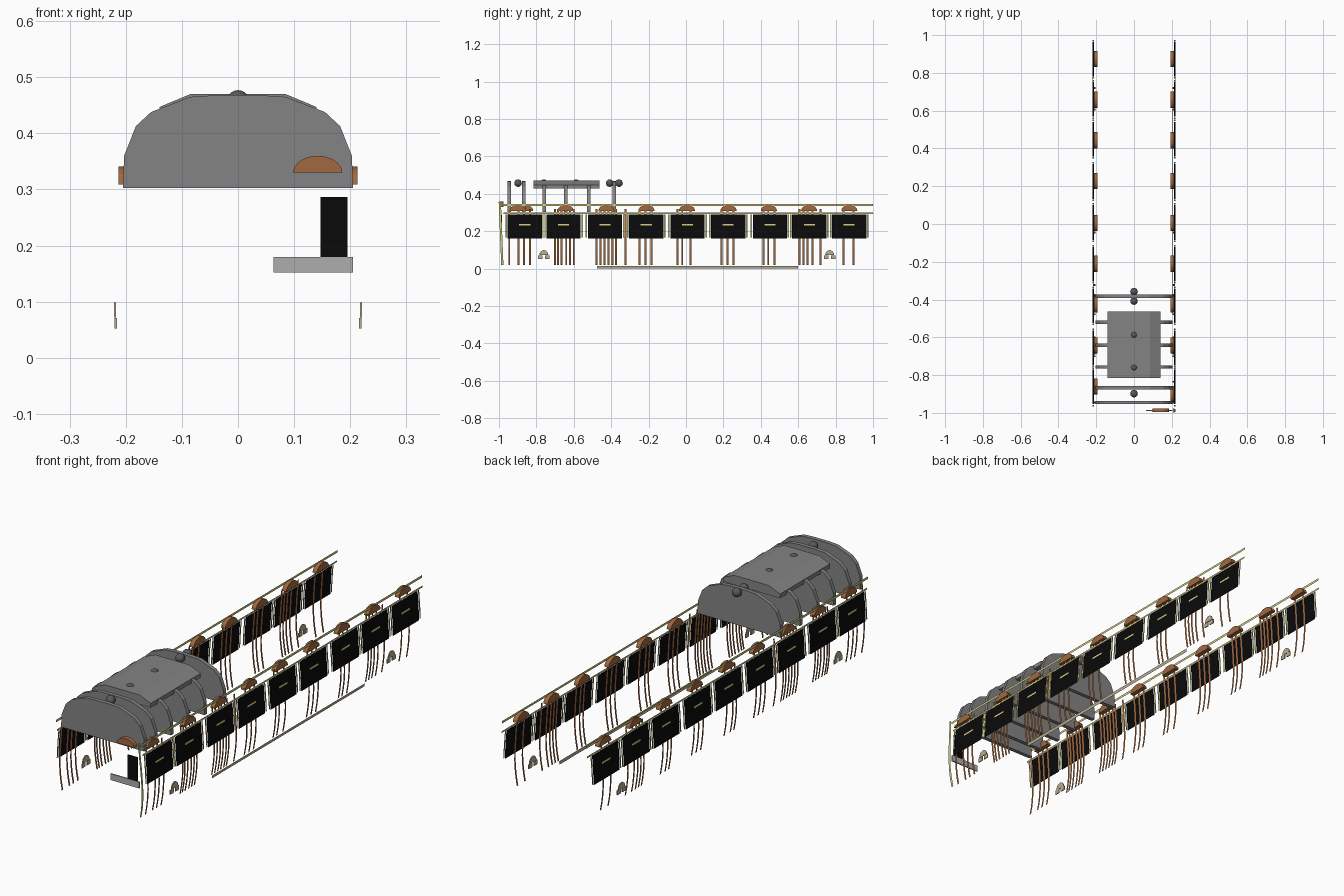
import bpy, bmesh, math

if "Cube" in bpy.data.objects:
    bpy.data.objects.remove(bpy.data.objects["Cube"])


def material(name, rgb):
    m = bpy.data.materials.new(name)
    m.diffuse_color = (*rgb, 1)
    m.use_nodes = True
    m.node_tree.nodes["Principled BSDF"].inputs["Base Color"].default_value = m.diffuse_color
    return m


GREY = material("roof grey", (0.23, 0.23, 0.23))
DARK = material("knob grey", (0.1, 0.1, 0.11))
LIGHT = material("step grey", (0.42, 0.42, 0.42))
BROWN = material("brown", (0.36, 0.14, 0.05))
BLACK = material("black", (0.003, 0.003, 0.003))
YELLOW = material("pale yellow", (0.62, 0.6, 0.22))
BEIGE = material("beige", (0.5, 0.43, 0.28))


def finish(name, bm, mat):
    me = bpy.data.meshes.new(name)
    bm.to_mesh(me)
    bm.free()
    ob = bpy.data.objects.new(name, me)
    me.materials.append(mat)
    bpy.context.collection.objects.link(ob)
    return ob


# Curved body side: half-width at a given height
SIDE = [(0.0, 0.204), (0.02, 0.207), (0.07, 0.216), (0.12, 0.22),
        (0.17, 0.219), (0.23, 0.216), (0.29, 0.211), (0.36, 0.208)]


def side_x(z):
    for (z0, x0), (z1, x1) in zip(SIDE, SIDE[1:]):
        if z <= z1:
            return x0 + (x1 - x0) * (z - z0) / (z1 - z0)
    return SIDE[-1][1]


def strip(bm, s, y0, y1, z0, z1, out=0.0, lean=0.0):
    """Thin sheet lying on the body side; lean shifts y with height."""
    n = max(1, round((z1 - z0) / 0.04))
    prev = None
    for i in range(n + 1):
        z = z0 + (z1 - z0) * i / n
        d = lean * (z - z0)
        row = [bm.verts.new((s * (side_x(z) + out), y + d, z)) for y in (y0, y1)]
        if prev:
            bm.faces.new((prev[0], prev[1], row[1], row[0]) if s > 0
                         else (prev[1], prev[0], row[0], row[1]))
        prev = row


def prism(bm, outline, axis, a, b):
    """Extrude a closed outline along y (points x,z) or x (points y,z)."""
    def place(p, t):
        return (p[0], t, p[1]) if axis == 'y' else (t, p[0], p[1])
    lo = [bm.verts.new(place(p, a)) for p in outline]
    hi = [bm.verts.new(place(p, b)) for p in outline]
    n = len(lo)
    faces = [bm.faces.new(lo), bm.faces.new(hi)]
    faces += [bm.faces.new((lo[i], lo[(i + 1) % n], hi[(i + 1) % n], hi[i])) for i in range(n)]
    bmesh.ops.recalc_face_normals(bm, faces=faces)


def rect(u0, u1, v0, v1):
    return [(u0, v0), (u1, v0), (u1, v1), (u0, v1)]


def half_disc(c, z, w, h, n=10):
    return [(c + w * math.cos(math.pi * i / n), z + h * math.sin(math.pi * i / n))
            for i in range(n + 1)]


# Roof ribs: filled arched bulkheads
half = [(0.205, 0.303), (0.203, 0.36), (0.182, 0.413), (0.155, 0.438), (0.085, 0.465), (0.04, 0.468)]
arch = half + [(-x, z) for x, z in reversed(half)]
bm = bmesh.new()
for y in (-0.945, -0.867, -0.757, -0.642, -0.52, -0.383):
    prism(bm, arch, 'y', y - 0.009, y + 0.009)
finish("roof_ribs", bm, GREY)

# Raised roof deck over the middle ribs
deck = [(0.14, 0.428), (0.14, 0.447), (0.085, 0.47)]
bm = bmesh.new()
prism(bm, deck + [(-x, z) for x, z in reversed(deck)], 'y', -0.815, -0.463)
finish("roof_deck", bm, GREY)

# Roof knobs
bm = bmesh.new()
for y in (-0.898, -0.76, -0.587, -0.408, -0.358):
    v = bmesh.ops.create_uvsphere(bm, u_segments=16, v_segments=10, radius=0.02)['verts']
    bmesh.ops.translate(bm, verts=v, vec=(0, y, 0.457))
for f in bm.faces:
    f.smooth = True
finish("roof_knobs", bm, DARK)

# Side panels with stiles and small handles
panel_y = (-0.862, -0.655, -0.433, -0.213, 0.008, 0.225, 0.449, 0.66, 0.872)
panels, stiles, handles, rails = (bmesh.new() for _ in range(4))
for s in (-1, 1):
    for y in panel_y:
        strip(panels, s, y - 0.092, y + 0.092, 0.16, 0.29)
        for e in (-1, 1):
            strip(stiles, s, y + e * 0.099 - 0.004, y + e * 0.099 + 0.004, 0.165, 0.29)
        strip(handles, s, y - 0.03, y + 0.03, 0.231, 0.239, 0.002)
    # Long rails above the panels
    strip(rails, s, -0.975, 1.0, 0.291, 0.299)
    strip(rails, s, -0.985, 1.0, 0.334, 0.345)
finish("side_panels", panels, BLACK)
finish("panel_stiles", stiles, YELLOW)
finish("panel_handles", handles, YELLOW)
finish("long_rails", rails, YELLOW)

# Front corner post and lower sill
bm = bmesh.new()
strip(bm, 1, -0.988, -0.976, 0.02, 0.355, 0, -0.04)
finish("corner_post", bm, YELLOW)
bm = bmesh.new()
strip(bm, 1, -0.475, 0.6, 0.0, 0.014)
finish("lower_sill", bm, BEIGE)

# Curved brown straps running down behind the panels
strap_y = (-0.945, -0.895, -0.867, -0.835, -0.70, -0.685, -0.665, -0.64, -0.62, -0.60,
           -0.478, -0.457, -0.435, -0.415, -0.393, -0.375, -0.323, -0.248, -0.216, -0.184,
           -0.045, -0.02, 0.024, 0.19, 0.222, 0.254, 0.415, 0.44, 0.473,
           0.607, 0.628, 0.65, 0.676, 0.72, 0.842, 0.895)
bm = bmesh.new()
for s in (-1, 1):
    for y in strap_y:
        strip(bm, s, y - 0.005, y + 0.005, 0.018, 0.32, -0.002)
finish("straps", bm, BROWN)

# Half-round hoods above each panel
hood_y = (-0.86, -0.643, -0.425, -0.211, 0.005, 0.228, 0.443, 0.658, 0.873)
bm = bmesh.new()
for s in (-1, 1):
    for y in hood_y:
        c = y - 0.04 if s > 0 and y < -0.8 else y
        prism(bm, half_disc(c, 0.309, 0.043, 0.032), 'x', s * 0.192, s * 0.213)
# Matching hood on the front end
prism(bm, half_disc(0.142, 0.33, 0.044, 0.03), 'y', -0.996, -0.976)
finish("hoods", bm, BROWN)

# Front door panel and step
bm = bmesh.new()
prism(bm, rect(0.147, 0.195, 0.18, 0.287), 'y', -0.988, -0.985)
finish("front_door", bm, BLACK)
bm = bmesh.new()
prism(bm, rect(0.063, 0.205, 0.152, 0.18), 'y', -0.99, -0.984)
finish("front_step", bm, LIGHT)

# Small axle covers near both ends
covers, bases = bmesh.new(), bmesh.new()
for s in (-1, 1):
    for y in (-0.76, 0.768):
        prism(covers, half_disc(y, 0.072, 0.024, 0.027, 8), 'x', s * 0.217, s * 0.221)
        for e in (-1, 1):
            prism(bases, rect(y + e * 0.018 - 0.012, y + e * 0.018 + 0.012, 0.052, 0.071),
                  'x', s * 0.216, s * 0.22)
finish("axle_covers", covers, BEIGE)
finish("axle_bases", bases, BEIGE)
